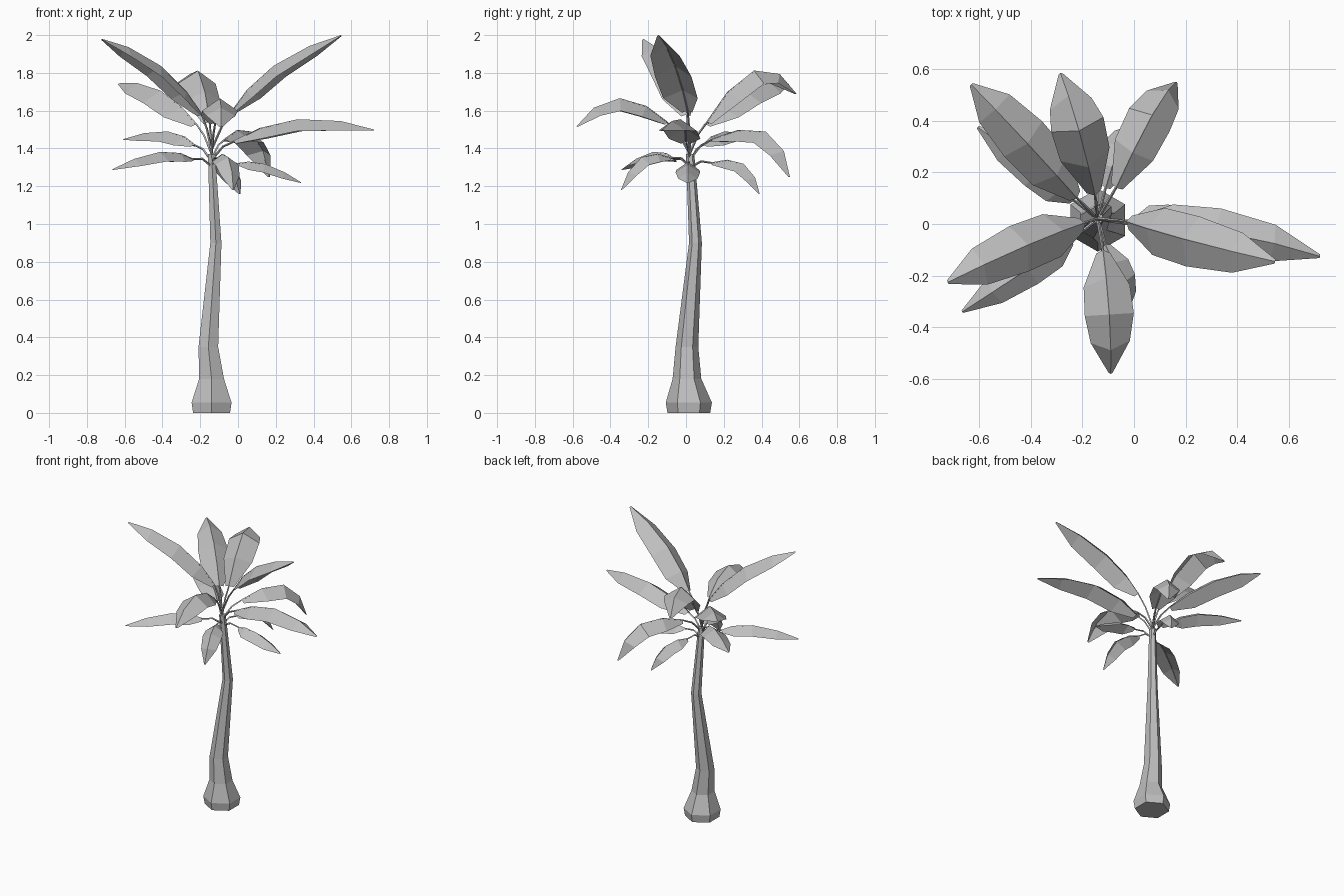
import bpy, bmesh, math
from mathutils import Vector

cube = bpy.data.objects.get("Cube")
if cube:
    bpy.data.objects.remove(cube, do_unlink=True)

grey = bpy.data.materials.new("plain grey")
grey.use_nodes = True
GREY = (0.52, 0.52, 0.52, 1)
grey.diffuse_color = GREY
grey.node_tree.nodes["Principled BSDF"].inputs["Base Color"].default_value = GREY


def finish(bm, name):
    mesh = bpy.data.meshes.new(name)
    bm.to_mesh(mesh)
    bm.free()
    mesh.materials.append(grey)
    obj = bpy.data.objects.new(name, mesh)
    bpy.context.collection.objects.link(obj)
    return obj


def tube(bm, points, radii, sides, level=False):
    """Loft a closed polygon tube along the points."""
    rings = []
    for i, p in enumerate(points):
        ahead = points[min(i + 1, len(points) - 1)] - points[max(i - 1, 0)]
        turn = Vector((0, 0, 1)).to_track_quat("Z", "Y") if level else ahead.to_track_quat("Z", "Y")
        ring = []
        for k in range(sides):
            a = math.tau * k / sides + math.pi / 2
            ring.append(bm.verts.new(p + turn @ Vector((math.cos(a), math.sin(a), 0)) * radii[i]))
        rings.append(ring)
    for low, high in zip(rings, rings[1:]):
        for k in range(sides):
            n = (k + 1) % sides
            bm.faces.new((low[k], low[n], high[n], high[k]))
    bm.faces.new(rings[0][::-1])
    bm.faces.new(rings[-1])


def through(a, b, c, t):
    """Parabola that passes a, b and c at t = 0, 0.5 and 1."""
    return a * (2 * t - 1) * (t - 1) + b * 4 * t * (1 - t) + c * t * (2 * t - 1)


# Trunk: bent six-sided column with a flared foot (x, y, z, radius)
sections = [
    (-.14, .015, 0, .113), (-.14, .015, .055, .122), (-.14, .005, .18, .076),
    (-.157, .005, .35, .06), (-.117, .05, .9, .034), (-.14, .022, 1.37, .022),
]
bm = bmesh.new()
tube(bm, [Vector(s[:3]) for s in sections], [s[3] for s in sections], 6, level=True)
finish(bm, "trunk")

# Leaves: blade start, middle, tip and width
leaves = {
    "left_long": ((-.02, 0, 1.44), (.33, -.03, 1.555), (.72, -.125, 1.5), .18),
    "left_high": ((-.03, .01, 1.6), (.2, -.06, 1.845), (.545, -.145, 2), .2),
    "left_low": ((0, .01, 1.32), (.15, .01, 1.315), (.335, .01, 1.22), .13),
    "back_left": ((-.07, .14, 1.45), (.075, .43, 1.485), (.165, .55, 1.25), .18),
    "back_high": ((-.15, .11, 1.54), (-.215, .37, 1.815), (-.285, .585, 1.69), .21),
    "back_low": ((-.11, .14, 1.325), (-.05, .31, 1.315), (.01, .39, 1.16), .13),
    "back_right_high": ((-.22, .1, 1.53), (-.42, .32, 1.71), (-.63, .54, 1.745), .2),
    "back_right_low": ((-.23, .09, 1.42), (-.38, .21, 1.49), (-.605, .375, 1.45), .15),
    "right_high": ((-.19, .005, 1.58), (-.42, -.085, 1.845), (-.72, -.225, 1.98), .19),
    "right_low": ((-.24, -.06, 1.345), (-.42, -.18, 1.38), (-.665, -.34, 1.29), .14),
    "front_high": ((-.12, -.1, 1.54), (-.095, -.36, 1.665), (-.09, -.58, 1.517), .19),
    "front_low": ((-.11, -.08, 1.35), (-.05, -.24, 1.35), (-.025, -.345, 1.18), .13),
}
STATIONS = [(0, .28), (.2, .94), (.48, 1), (.78, .8), (1, .08)]
FOLD = .7

for name, (start, middle, tip, width) in leaves.items():
    a, b, c = Vector(start), Vector(middle), Vector(tip)
    across = (c - a).cross(Vector((0, 0, 1))).normalized()

    # Blade folded down on both sides of its midrib
    bm = bmesh.new()
    rows, spine = [], []
    for t, part in STATIONS:
        p = through(a, b, c, t)
        along = through(a, b, c, t + .01) - through(a, b, c, t - .01)
        normal = across.cross(along).normalized()
        half = width * part / 2
        rows.append([bm.verts.new(p + across * half * s - normal * half * FOLD * abs(s))
                     for s in (-1, 0, 1)])
        spine.append(p - normal * .002)
    for near, far in zip(rows, rows[1:]):
        for k in range(2):
            bm.faces.new((near[k], near[k + 1], far[k + 1], far[k]))
    bmesh.ops.recalc_face_normals(bm, faces=bm.faces)
    finish(bm, name + "_leaf_blade")

    # Stalk rising from the crown and running on as a thin midrib
    root = Vector((-.14, .02, 1.29 + (a.z - 1.3) * .35))
    bend = root.lerp(a, .5) + Vector((0, 0, .02))
    bm = bmesh.new()
    tube(bm, [root, bend] + spine, [.007, .006, .005, .004, .003, .002, .001], 4)
    finish(bm, name + "_leaf_stalk")
